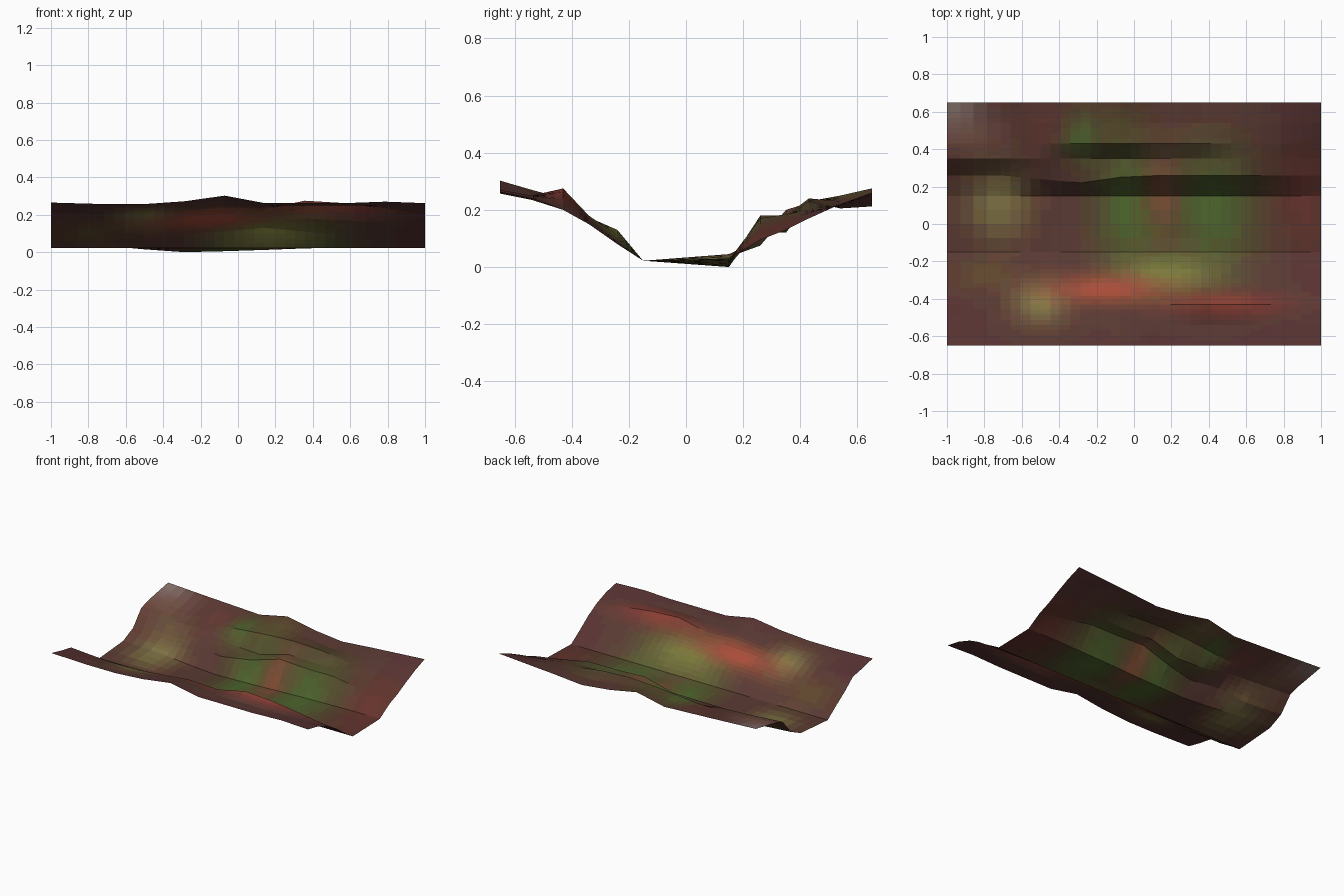
import bpy, bmesh, math
from mathutils import Color

# Column positions along the valley
XS = [-1] + [1 - 2 * i / 9.333 for i in range(8, -1, -1)]

# Cross rows: y position and key heights spread evenly over the columns
ROWS = [
    (-0.65, [.265, .257, .257, .272, .302, .262, .262, .262, .27, .262]),
    (-0.54, [.24, .235, .235, .25, .27, .25, .25, .25, .25, .24]),
    (-0.43, [.22, .20, .20, .22, .24, .23, .275, .262, .235, .20]),
    (-0.34, [.15, .16, .18, .15]),
    (-0.24, [.085, .09, .08, .10, .11, .13, .11, .09, .085, .08]),
    (-0.15, [.022]),
    (0.15, [.045, .035, .015, 0, .005, .012, .02, .025, .03, .03]),
    (0.26, [.095, .075, .11, .10, .12, .18, .17, .17, .13, .095]),
    (0.35, [.20, .18, .17, .13, .12, .18, .175, .185, .16, .13]),
    (0.43, [.225, .20, .19, .21, .23, .24, .23, .20, .19, .17]),
    (0.54, [.245, .22, .22, .22, .25, .23, .205, .215, .22, .22]),
    (0.65, [.265, .25, .24, .23, .275, .235, .212, .23, .245, .26]),
]
# Small sideways shifts of the lowest ledge
SHIFT = {(7, 2): -.02, (7, 3): -.04, (7, 4): -.01}

# Screen colours, made linear below
BASE = (.345, .21, .19)
GREEN, OLIVE = (.30, .40, .17), (.51, .47, .27)
RED, GREY, BROWN = (.68, .30, .22), (.54, .46, .44), (.37, .28, .17)
# Stained patches: x, y, radius x, radius y, colour
PATCHES = [
    (-.9, .48, .22, .14, (.46, .31, .26)), (-1, .62, .18, .12, GREY),
    (-.72, .12, .17, .2, OLIVE), (-.8, -.27, .15, .08, BROWN),
    (-.5, -.42, .15, .12, OLIVE), (-.28, .46, .13, .13, GREEN),
    (-.08, .5, .12, .18, BROWN), (-.03, .1, .18, .34, GREEN),
    (.42, .08, .24, .34, GREEN), (.15, .17, .09, .18, (.50, .29, .20)),
    (.18, -.26, .28, .12, (.48, .50, .24)), (-.15, -.35, .3, .08, RED),
    (.5, -.43, .32, .07, (.56, .24, .19)), (-.5, .5, .12, .15, (.40, .22, .19)),
    (.9, .15, .15, .25, (.40, .20, .18)),
]


def height(keys, i):
    t = i / (len(XS) - 1) * (len(keys) - 1)
    k = min(int(t), max(len(keys) - 2, 0))
    return keys[k] + (keys[min(k + 1, len(keys) - 1)] - keys[k]) * (t - k)


def colour(x, y):
    c = BASE
    for px, py, rx, ry, col in PATCHES:
        w = math.exp(-((x - px) / rx) ** 2 - ((y - py) / ry) ** 2)
        c = [a + (b - a) * w for a, b in zip(c, col)]
    return tuple(round(v / .025) * .025 for v in c)


# Valley sheet: a coarse grid of faceted quads
bm = bmesh.new()
grid = [[bm.verts.new((x, y + SHIFT.get((r, i), 0), height(keys, i)))
         for i, x in enumerate(XS)] for r, (y, keys) in enumerate(ROWS)]
for a, b in zip(grid, grid[1:]):
    for i in range(len(XS) - 1):
        bm.faces.new((a[i], a[i + 1], b[i + 1], b[i]))
# Flat subdivision only carries the colour blend
bmesh.ops.subdivide_edges(bm, edges=bm.edges[:], cuts=3, use_grid_fill=True)

mesh = bpy.data.meshes.new("valley_terrain")
slots = {}
for f in bm.faces:
    p = f.calc_center_median()
    c = colour(p.x, p.y)
    if c not in slots:
        m = bpy.data.materials.new("earth_tone")
        m.diffuse_color = (*Color(c).from_srgb_to_scene_linear(), 1)
        slots[c] = len(slots)
        mesh.materials.append(m)
    f.material_index = slots[c]
bm.to_mesh(mesh)
bm.free()
terrain = bpy.data.objects.new("valley_terrain", mesh)
bpy.context.collection.objects.link(terrain)
